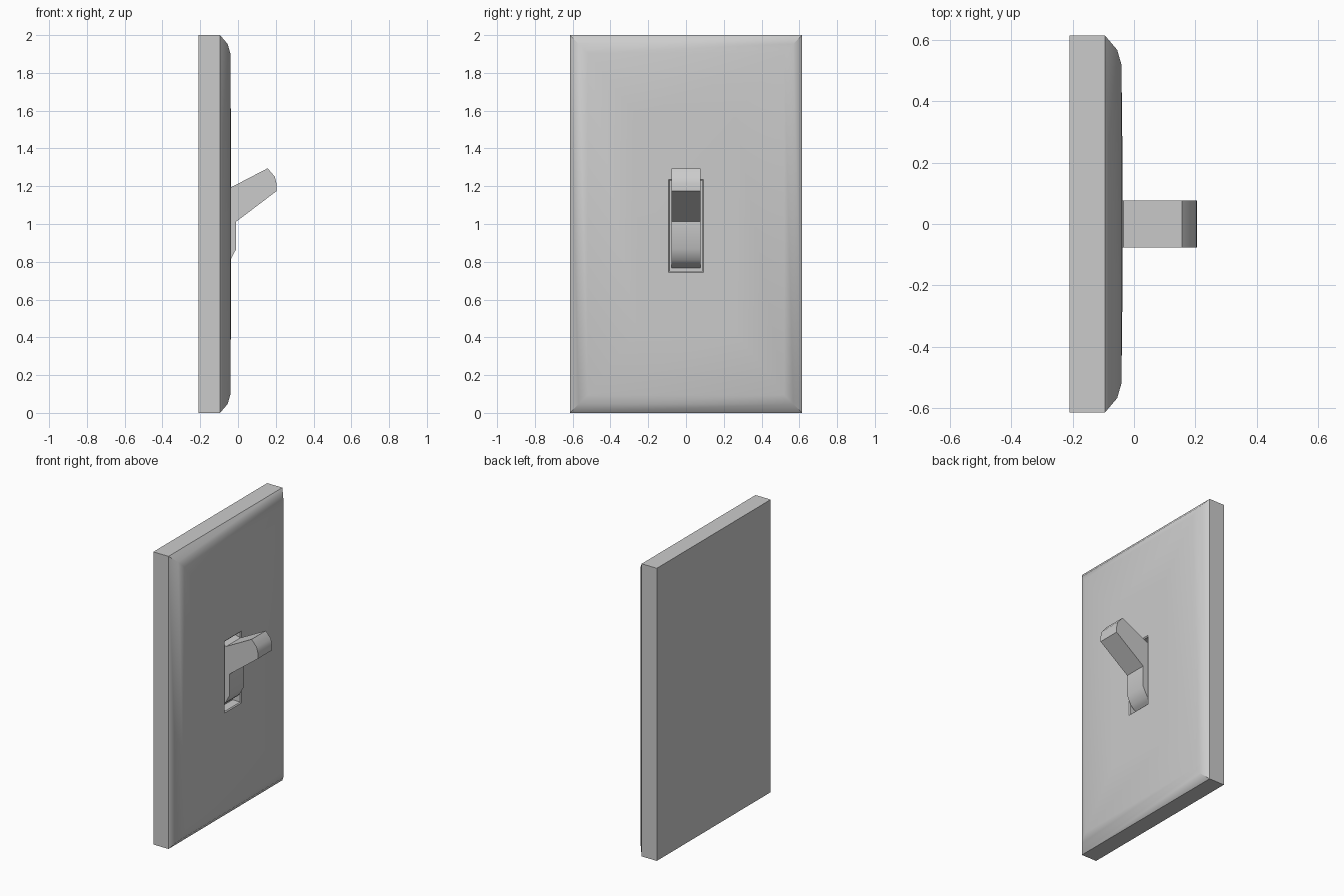
import bpy
import bmesh
import math

if "Cube" in bpy.data.objects:
    bpy.data.objects.remove(bpy.data.objects["Cube"])


def finish(name, bm, angle):
    bmesh.ops.recalc_face_normals(bm, faces=bm.faces)
    mesh = bpy.data.meshes.new(name)
    bm.to_mesh(mesh)
    bm.free()
    obj = bpy.data.objects.new(name, mesh)
    bpy.context.collection.objects.link(obj)
    bpy.ops.object.select_all(action='DESELECT')
    obj.select_set(True)
    bpy.context.view_layer.objects.active = obj
    bpy.ops.object.shade_smooth_by_angle(angle=math.radians(angle))
    return obj


def loft(name, rings, angle):
    """Join matching point rings with quads and cap both ends."""
    bm = bmesh.new()
    rows = [[bm.verts.new(p) for p in ring] for ring in rings]
    for a, b in zip(rows, rows[1:]):
        n = len(a)
        for i in range(n):
            j = (i + 1) % n
            bm.faces.new((a[i], a[j], b[j], b[i]))
    bm.faces.new(rows[0])
    bm.faces.new(rows[-1])
    return finish(name, bm, angle)


def rect(x, half_y, half_z, zc=1.0):
    return [(x, sy * half_y, zc + sz * half_z)
            for sy, sz in ((-1, -1), (1, -1), (1, 1), (-1, 1))]


# Wall plate: flat back, rounded front rim, slightly domed face, recessed slot
W, H, SLOT = 0.615, 1.0, 0.99
plate_rings = [rect(x, W - inset, H - inset) for x, inset in
               ((-0.21, 0), (-0.095, 0), (-0.055, 0.047), (-0.041, 0.095))]
plate_rings.append(rect(-0.038, 0.26, 0.57))
plate_rings += [rect(-0.037, 0.092, 0.246, SLOT),
                rect(-0.043, 0.085, 0.239, SLOT),
                rect(-0.10, 0.085, 0.239, SLOT)]
loft("wall_plate", plate_rings, 35)

# Toggle lever: side profile (x, z) extruded across the slot
profile = [(-0.105, 1.215), (-0.07, 1.205), (-0.035, 1.195), (0.157, 1.295),
           (0.195, 1.25), (0.204, 1.215), (0.205, 1.175),
           (-0.01, 1.012), (-0.01, 0.867), (-0.04, 0.81),
           (-0.06, 0.79), (-0.105, 0.765)]
loft("toggle_lever", [[(x, y, z) for x, z in profile]
                      for y in (-0.077, 0.077)], 28)
